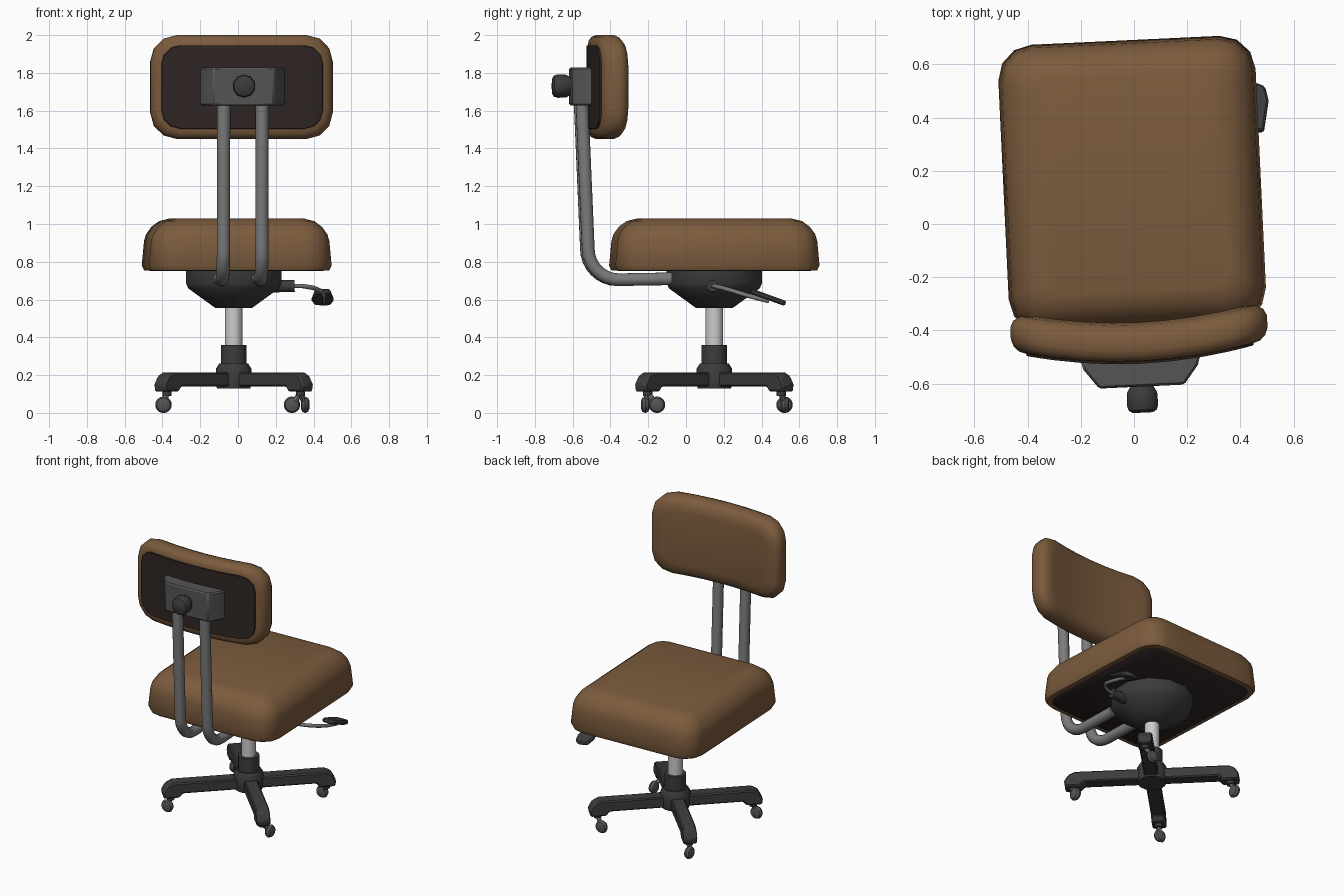
import bpy, math
from mathutils import Matrix, Vector

if "Cube" in bpy.data.objects:
    bpy.data.objects.remove(bpy.data.objects["Cube"])

def mat(name, r, g, b):
    m = bpy.data.materials.new(name)
    m.diffuse_color = (r, g, b, 1)
    m.use_nodes = True
    m.node_tree.nodes["Principled BSDF"].inputs["Base Color"].default_value = m.diffuse_color
    return m

BROWN = mat("brown_fabric", 0.2, 0.105, 0.047)
SHELL = mat("dark_shell", 0.028, 0.019, 0.017)
DARK = mat("dark_plastic", 0.045, 0.045, 0.045)
PLATE = mat("grey_plate", 0.09, 0.09, 0.09)
STEEL = mat("tube_steel", 0.2, 0.2, 0.2)
CHROME = mat("chrome", 0.7, 0.7, 0.7)

PX, PY = -0.023, 0.15                       # column axis
# Upper half of the chair is swivelled slightly
SWIVEL = (Matrix.Translation((-0.007, PY, 0)) @ Matrix.Rotation(math.radians(2.7), 4, 'Z')
          @ Matrix.Translation((0, -PY, 0)))

def add(name, verts, faces, m, xf=None, angle=40):
    me = bpy.data.meshes.new(name)
    me.from_pydata([tuple(v) for v in verts], [], faces)
    me.materials.append(m)
    if xf:
        me.transform(xf)
    me.shade_smooth()
    me.set_sharp_from_angle(angle=math.radians(angle))
    o = bpy.data.objects.new(name, me)
    bpy.context.collection.objects.link(o)
    return o

def outline(hx, hy, r, seg=3, cuts=5):
    """Rounded rectangle, mirrored about v=0 so caps can be strips of quads."""
    top = [(hx - r + r * math.cos(a), hy - r + r * math.sin(a))
           for a in (math.pi / 2 * i / seg for i in range(seg + 1))]
    mid = [((hx - r) * (1 - 2 * i / (cuts + 1)), hy) for i in range(1, cuts + 1)]
    half = top + mid + [(-u, v) for u, v in reversed(top)]
    return half + [(u, -v) for u, v in reversed(half)]

def cushion(name, hx, hy, r, layers, place, m, xf, angle=50):
    """Loft rounded rectangles; layers are (inset, depth)."""
    verts, faces = [], []
    for inset, d in layers:
        ring = outline(hx - inset, hy - inset, max(r - 0.5 * inset, 0.03))
        verts += [place(u, v, d) for u, v in ring]
    n = len(ring)
    for k in range(len(layers) - 1):
        for i in range(n):
            j = (i + 1) % n
            faces.append((k * n + i, k * n + j, k * n + n + j, k * n + n + i))
    last = (len(layers) - 1) * n
    for i in range(n // 2 - 1):
        q = (i, i + 1, n - 2 - i, n - 1 - i)
        faces.append(tuple(reversed(q)))
        faces.append(tuple(last + a for a in q))
    return add(name, verts, faces, m, xf, angle)

def lathe(name, prof, start, axis, n, m, xf=None, angle=40):
    """Revolve (radius, height) points around an axis."""
    q = Matrix.Translation(start) @ Vector(axis).to_track_quat('Z', 'Y').to_matrix().to_4x4()
    verts = [q @ Vector((r * math.cos(t), r * math.sin(t), h)) for r, h in prof
             for t in (2 * math.pi * (i + 0.5) / n for i in range(n))]
    faces = [(k * n + i, k * n + (i + 1) % n, k * n + n + (i + 1) % n, k * n + n + i)
             for k in range(len(prof) - 1) for i in range(n)]
    faces += [tuple(reversed(range(n))), tuple(range((len(prof) - 1) * n, len(prof) * n))]
    return add(name, verts, faces, m, xf, angle)

def rod(name, a, b, r, n, m, xf=None):
    d = Vector(b) - Vector(a)
    return lathe(name, [(r, 0), (r, d.length)], a, d, n, m, xf)

def tube(name, pts, r, m, xf=None):
    cu = bpy.data.curves.new(name, 'CURVE')
    cu.dimensions, cu.bevel_depth, cu.bevel_resolution = '3D', r, 3
    cu.use_fill_caps = True
    s = cu.splines.new('POLY')
    s.points.add(len(pts) - 1)
    for p, c in zip(s.points, pts):
        p.co = (*c, 1)
    s.use_smooth = True
    cu.materials.append(m)
    if xf:
        cu.transform(xf)
    o = bpy.data.objects.new(name, cu)
    bpy.context.collection.objects.link(o)

def prism(name, pts, place, w, m, xf=None):
    """Extrude a 2D profile to both sides by half width w."""
    n = len(pts)
    verts = [place(u, v, s) for s in (-w, w) for u, v in pts]
    faces = [tuple(range(n)), tuple(reversed(range(n, 2 * n)))]
    faces += [(i, i + n, (i + 1) % n + n, (i + 1) % n) for i in range(n)]
    o = add(name, verts, faces, m, xf, 30)
    b = o.modifiers.new("bevel", 'BEVEL')
    b.width, b.segments = 0.008, 1
    return o

# Seat cushion and its dark underside
seat_at = lambda u, v, d: (u, v + PY, d)
cushion("seat", 0.484, 0.541, 0.13,
        [(0.012, 0.755), (0, 0.78), (0.012, 0.91), (0.022, 0.945), (0.05, 0.985),
         (0.09, 1.015), (0.14, 1.028)], seat_at, BROWN, SWIVEL)
cushion("seat_underside", 0.45, 0.505, 0.11, [(0.01, 0.75), (0, 0.76)], seat_at, SHELL, SWIVEL)

# Backrest cushion, bowed around the sitter, with a dark rear shell
back_at = lambda u, v, d: (u, d + 0.27 * u * u, v + 1.725)
cushion("backrest", 0.483, 0.275, 0.14,
        [(0.06, -0.518), (0.03, -0.515), (0.01, -0.5), (0, -0.475), (0, -0.43),
         (0.012, -0.402), (0.04, -0.38), (0.09, -0.37)], back_at, BROWN, SWIVEL, 60)
cushion("backrest_shell", 0.43, 0.223, 0.1, [(0.004, -0.526), (0, -0.51)], back_at, SHELL, SWIVEL)

# Bracket and clamping knob behind the backrest
prism("back_bracket", [(-0.225, -0.505), (-0.215, -0.54), (-0.16, -0.612),
                       (0.16, -0.612), (0.215, -0.54), (0.225, -0.505)],
      lambda u, v, s: (u, v, 1.728 + s), 0.1, PLATE, SWIVEL)
lathe("back_knob", [(0.045, 0), (0.06, 0.025), (0.062, 0.07), (0.056, 0.09), (0.04, 0.1)],
      (0, -0.61, 1.73), (0, -1, 0), 10, DARK, SWIVEL)

# Pair of bent support tubes
bend = [(-0.36 - 0.163 * math.cos(t), 0.868 - 0.163 * math.sin(t))
        for t in (math.pi / 2 * i / 8 for i in range(9))]
path = [(-0.557, 1.66)] + bend + [(-0.08, 0.71)]
for side, x in (("left", -0.102), ("right", 0.102)):
    tube(side + "_back_tube", [(x, y, z) for y, z in path], 0.035, STEEL, SWIVEL)

# Mechanism housing, gas column and hub
def column(name, prof, n, m):
    lathe(name, prof, (PX, PY, 0), (0, 0, 1), n, m)

column("mechanism_housing", [(0.1, 0.555), (0.25, 0.66), (0.262, 0.69), (0.262, 0.757)], 12, DARK)
column("gas_column", [(0.047, 0.34), (0.047, 0.57)], 16, CHROME)
column("column_sleeve", [(0.068, 0.2), (0.068, 0.36)], 16, DARK)
column("base_hub", [(0.09, 0.13), (0.095, 0.15), (0.095, 0.235), (0.078, 0.262)], 16, DARK)

# Height lever with sleeve and paddle
rod("lever_sleeve", (0.18, 0.14, 0.67), (0.3, 0.14, 0.672), 0.032, 10, DARK)
tube("lever_rod", [(0.28, 0.14, 0.672), (0.34, 0.15, 0.672), (0.4, 0.19, 0.662),
                   (0.44, 0.25, 0.645), (0.455, 0.33, 0.62), (0.455, 0.44, 0.592)], 0.012, STEEL)
paddle = [(-0.04, -0.095), (0.04, -0.095), (0.058, 0.03), (0.045, 0.085),
          (0.01, 0.1), (-0.045, 0.085), (-0.058, 0.03)]
prism("lever_paddle", paddle, lambda u, v, s: (u, v, s), 0.014, DARK,
      Matrix.Translation((0.448, 0.435, 0.612)) @ Matrix.Rotation(math.radians(-20), 4, 'X'))

# Four legs with swivelled casters: angle, wheel offset, wheel axis
leg = [(0.02, 0.215), (0.49, 0.215), (0.53, 0.195), (0.557, 0.15), (0.55, 0.112),
       (0.45, 0.112), (0.43, 0.14), (0.02, 0.14)]
for name, deg, off, axis in (("front_left", 225, (-0.018, -0.012), (0, 1, 0)),
                             ("front_right", 315, (0.025, 0.05), (1, 0, 0)),
                             ("back_right", 45, (-0.045, 0.02), (0, 1, 0)),
                             ("back_left", 135, (-0.015, 0.018), (1, 0, 0))):
    turn = Matrix.Translation((PX, PY, 0)) @ Matrix.Rotation(math.radians(deg), 4, 'Z')
    prism(name + "_leg", leg, lambda u, v, s: (u, s, v), 0.044, DARK, turn)
    tip = turn @ Vector((0.5, 0, 0.12))
    hub = Vector((tip.x + off[0], tip.y + off[1], 0.043))
    rod(name + "_caster_socket", tip, tip - Vector((0, 0, 0.03)), 0.025, 10, DARK)
    rod(name + "_caster_stem", tip - Vector((0, 0, 0.015)), hub, 0.015, 8, STEEL)
    lathe(name + "_caster_wheel", [(0.022, -0.022), (0.036, -0.016), (0.044, 0),
                                   (0.036, 0.016), (0.022, 0.022)], hub, axis, 14, PLATE)
